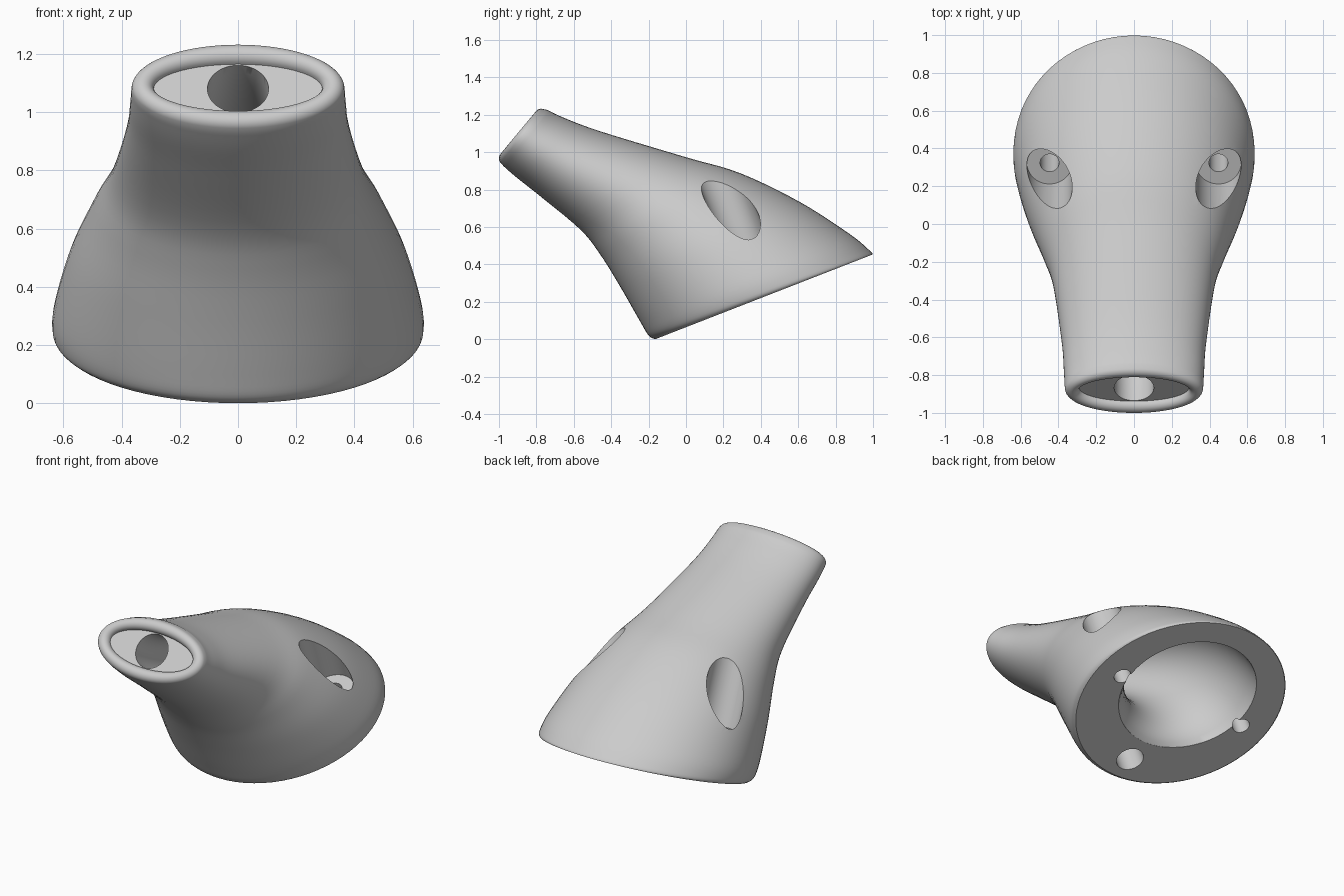
import bpy, bmesh, math
from mathutils import Vector

if "Cube" in bpy.data.objects:
    bpy.data.objects.remove(bpy.data.objects["Cube"])

SEG = 72
X = Vector((1, 0, 0))
BASE = Vector((0, 0.42, 0.23))           # centre of the sloping base
BASE_UP = Vector((0, -0.366, 0.931)).normalized()
BASE_BACK = Vector((0, 0.931, 0.366)).normalized()
MOUTH = Vector((0, -0.897, 1.105))       # centre of the nozzle mouth
MOUTH_OUT = Vector((0, -0.77, 0.64)).normalized()
MOUTH_UP = Vector((0, 0.64, 0.77)).normalized()

grey = bpy.data.materials.new("plain grey")
grey.use_nodes = True
COLOUR = (0.6, 0.6, 0.6, 1)
grey.diffuse_color = COLOUR
grey.node_tree.nodes["Principled BSDF"].inputs["Base Color"].default_value = COLOUR


def loft(name, rings):
    """Closed solid through elliptical rings given as (centre, half width, half depth vector)."""
    bm = bmesh.new()
    loops = []
    for centre, width, depth in rings:
        angles = [2 * math.pi * i / SEG for i in range(SEG)]
        loops.append([bm.verts.new(centre + X * width * math.cos(a) + depth * math.sin(a))
                      for a in angles])
    for low, high in zip(loops, loops[1:]):
        for i in range(SEG):
            j = (i + 1) % SEG
            bm.faces.new((low[i], low[j], high[j], high[i]))
    bm.faces.new(loops[0][::-1])
    bm.faces.new(loops[-1])
    mesh = bpy.data.meshes.new(name)
    bm.to_mesh(mesh)
    bm.free()
    obj = bpy.data.objects.new(name, mesh)
    bpy.context.collection.objects.link(obj)
    mesh.materials.append(grey)
    return obj


def rod(name, x, back, radius, start, end):
    """Cylinder square to the base, between two heights above it."""
    foot = BASE + X * x + BASE_BACK * back
    return loft(name, [(foot + BASE_UP * h, radius, BASE_BACK * radius) for h in (start, end)])


def spline(a, b, c, d, t):
    return 0.5 * (2 * b + (c - a) * t + (2 * a - 5 * b + 4 * c - d) * t * t
                  + (3 * b - a - 3 * c + d) * t ** 3)


# Body sections: front point (y, z), back point (y, z), half width
sections = [
    ((-0.165, 0.0), (0.998, 0.453), 0.62),
    ((-0.20, 0.02), (0.983, 0.473), 0.637),
    ((-0.246, 0.096), (0.877, 0.561), 0.632),
    ((-0.353, 0.283), (0.61, 0.733), 0.578),
    ((-0.46, 0.455), (0.289, 0.888), 0.497),
    ((-0.567, 0.588), (0.0, 0.973), 0.433),
    ((-0.78, 0.765), (-0.46, 1.112), 0.383),
    ((-0.91, 0.868), (-0.66, 1.187), 0.371),
    ((-0.975, 0.925), (-0.74, 1.226), 0.367),
]
keys = [Vector((*f, *b, w)) for f, b, w in sections]
rows = [keys[0]]
for i in range(1, len(keys)):
    before = keys[max(i - 2, 0)]
    after = keys[min(i + 1, len(keys) - 1)]
    rows += [spline(before, keys[i - 1], keys[i], after, k / 5) for k in range(1, 6)]
rings = []
for fy, fz, by, bz, w in rows:
    front, back = Vector((0, fy, fz)), Vector((0, by, bz))
    rings.append(((front + back) / 2, w, (back - front) / 2))

# Rounded lip, ending in the shallow recessed floor
LIP = 0.038
for k in range(1, 13):
    a = math.pi * k / 12
    inset = LIP * math.cos(a)
    centre = MOUTH - MOUTH_OUT * LIP * (1 - math.sin(a))
    rings.append((centre, 0.328 + inset, MOUTH_UP * (0.148 + inset)))
body = loft("nozzle_body", rings)

# Inner passage: wide at the base, curving and narrowing to the mouth
floor = MOUTH - MOUTH_OUT * LIP
start = BASE + BASE_BACK * 0.065
path = [start, start + BASE_UP * 0.5, floor - MOUTH_OUT * 0.4, floor]
bore = [(start - BASE_UP * 0.05, 0.41, BASE_BACK * 0.41)]
for k in range(25):
    t = k / 24
    s = 1 - t
    p0, p1, p2, p3 = path
    centre = p0 * s ** 3 + p1 * 3 * s * s * t + p2 * 3 * s * t * t + p3 * t ** 3
    along = ((p1 - p0) * s * s + (p2 - p1) * 2 * s * t + (p3 - p2) * t * t).normalized()
    r = 0.105 + 0.305 * s ** 2.1
    bore.append((centre, r, along.cross(X) * r))
last = bore[-1]
bore.append((floor + MOUTH_OUT * 0.02, last[1], last[2]))
cutters = [loft("passage_cutter", bore)]

# Screw holes with pockets on both sides, and a blind hole at the front of the base
for side in (-1, 1):
    cutters.append(rod("screw_pocket_cutter", side * 0.447, 0.01, 0.12, 0.289, 1.0))
    cutters.append(rod("screw_hole_cutter", side * 0.447, 0.01, 0.05, -0.1, 0.35))
cutters.append(rod("front_hole_cutter", 0, -0.49, 0.08, -0.1, 0.2))

bpy.context.view_layer.objects.active = body
for cutter in cutters:
    cutter.hide_render = True
    mod = body.modifiers.new("cut", "BOOLEAN")
    mod.operation = "DIFFERENCE"
    mod.solver = "EXACT"
    mod.object = cutter
    bpy.ops.object.modifier_apply(modifier=mod.name)
    bpy.data.objects.remove(cutter)

bpy.ops.object.select_all(action="DESELECT")
body.select_set(True)
bpy.ops.object.shade_smooth_by_angle(angle=math.radians(35))
